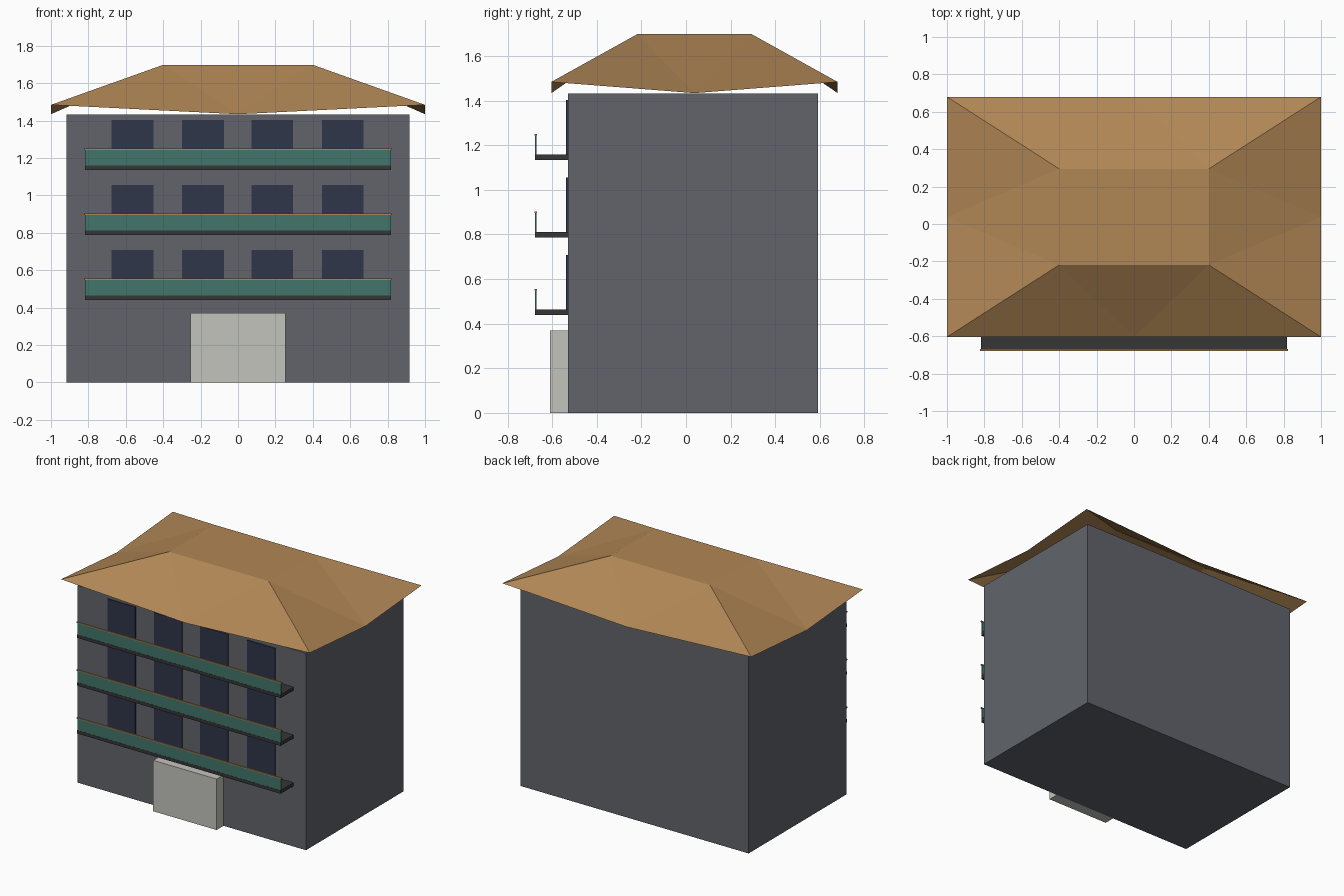
import bpy
import bmesh

default = bpy.data.objects.get("Cube")
if default:
    bpy.data.objects.remove(default, do_unlink=True)


def srgb(r, g, b):
    def lin(c):
        c /= 255
        return c / 12.92 if c <= 0.04045 else ((c + 0.055) / 1.055) ** 2.4
    return (lin(r), lin(g), lin(b), 1)


def material(name, colour):
    mat = bpy.data.materials.new(name)
    mat.use_nodes = True
    mat.diffuse_color = colour
    mat.node_tree.nodes["Principled BSDF"].inputs["Base Color"].default_value = colour
    return mat


WALL = material("slate grey", srgb(97, 100, 107))
SLAB = material("charcoal", srgb(54, 54, 55))
GLASS = material("navy glass", srgb(47, 54, 74))
PANEL = material("teal", srgb(66, 117, 107))
DOOR = material("pale stone", srgb(196, 195, 189))
ROOF = material("tan", srgb(176, 134, 85))


def add_mesh(name, bm, mat):
    mesh = bpy.data.meshes.new(name)
    bm.to_mesh(mesh)
    bm.free()
    mesh.materials.append(mat)
    obj = bpy.data.objects.new(name, mesh)
    bpy.context.collection.objects.link(obj)
    return obj


def box(name, x, y, z, mat):
    """Box spanning the given (low, high) ranges."""
    bm = bmesh.new()
    bmesh.ops.create_cube(bm, size=1)
    for v in bm.verts:
        for axis, (low, high) in enumerate((x, y, z)):
            v.co[axis] = low if v.co[axis] < 0 else high
    return add_mesh(name, bm, mat)


# Main block and entrance
FRONT = -0.53
box("building_walls", (-0.918, 0.918), (FRONT, 0.592), (0, 1.432), WALL)
box("entrance", (-0.255, 0.255), (-0.61, FRONT), (0, 0.37), DOOR)

# Three floors of windows, each with a full-width balcony
for floor in range(3):
    base = 0.44 + floor * 0.3475
    deck = base + 0.024
    tag = f"floor_{floor + 1}"
    box(f"balcony_slab_{tag}", (-0.818, 0.818), (-0.678, FRONT), (base, deck), SLAB)
    box(f"balcony_panel_{tag}", (-0.818, 0.818), (-0.677, -0.671), (deck, base + 0.108), PANEL)
    box(f"balcony_rail_{tag}", (-0.824, 0.824), (-0.68, -0.668), (base + 0.108, base + 0.115), ROOF)
    for i, cx in enumerate((-0.563, -0.187, 0.183, 0.56)):
        box(f"window_{tag}_{i + 1}", (cx - 0.112, cx + 0.112), (FRONT - 0.007, FRONT),
            (deck, base + 0.268), GLASS)

# Hollow hipped roof with upturned corners
MID_Y = 0.038
CORNER_Z, EAVE_Z, TOP_Z = 1.484, 1.434, 1.698
bm = bmesh.new()
signs = ((-1, -1), (1, -1), (1, 1), (-1, 1))
corners = [bm.verts.new((sx, MID_Y + sy * 0.642, CORNER_Z)) for sx, sy in signs]
crown = [bm.verts.new((sx * 0.4, MID_Y + sy * 0.257, TOP_Z)) for sx, sy in signs]
for i in range(4):
    j = (i + 1) % 4
    middle = (corners[i].co + corners[j].co) / 2
    middle.z = EAVE_Z
    eave = bm.verts.new(middle)
    bm.faces.new((corners[i], eave, crown[i]))
    bm.faces.new((eave, crown[j], crown[i]))
    bm.faces.new((eave, corners[j], crown[j]))
bm.faces.new(crown)
add_mesh("hipped_roof", bm, ROOF)
